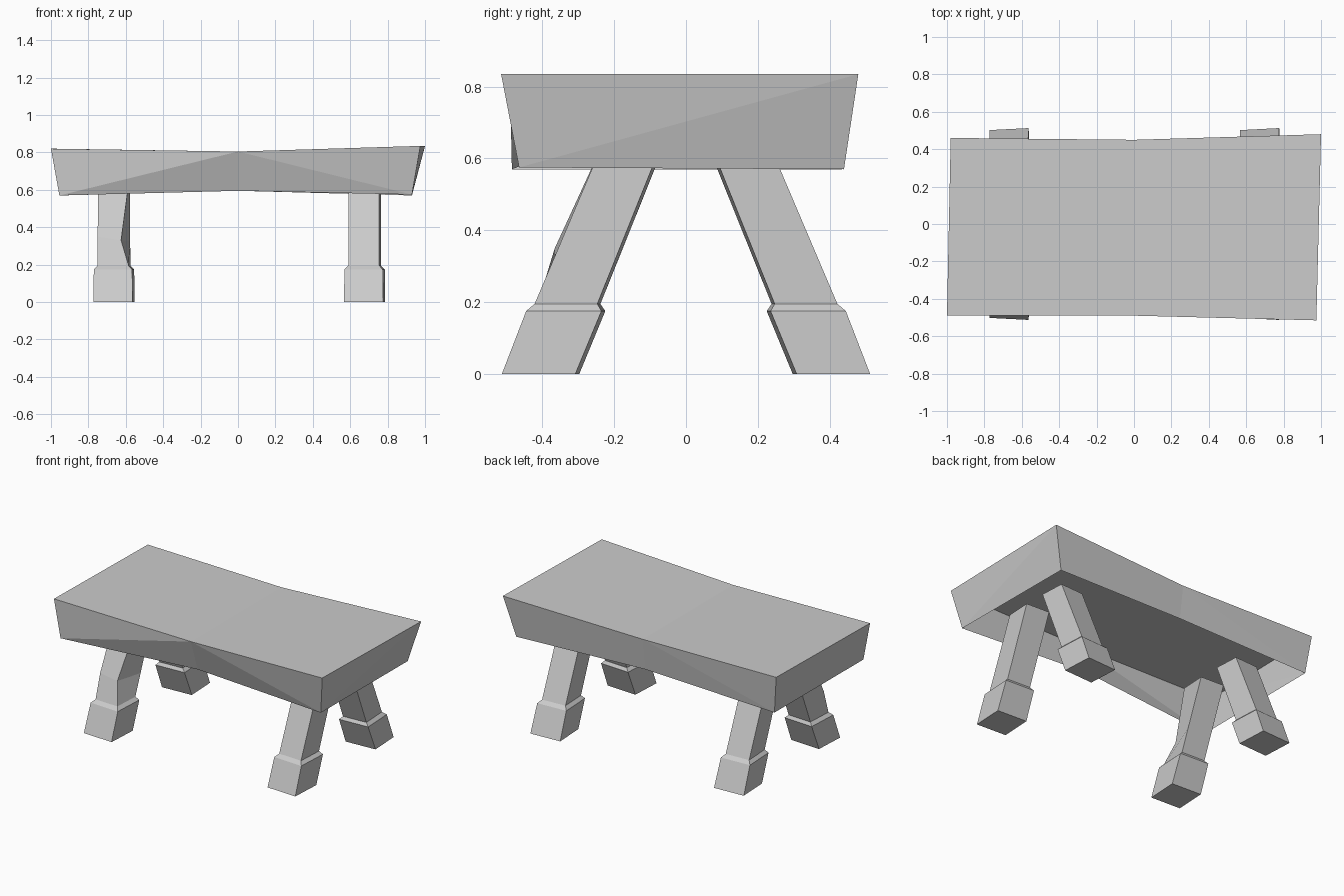
import bpy, bmesh, math
from mathutils import Vector, Matrix

cube = bpy.data.objects.get("Cube")
if cube:
    bpy.data.objects.remove(cube)

# One plain stone grey
grey = bpy.data.materials.new("stone_grey")
grey.use_nodes = True
colour = (0.6, 0.6, 0.6, 1)
grey.diffuse_color = colour
grey.node_tree.nodes["Principled BSDF"].inputs["Base Color"].default_value = colour


def finish(name, bm):
    mesh = bpy.data.meshes.new(name)
    bm.to_mesh(mesh)
    bm.free()
    mesh.materials.append(grey)
    obj = bpy.data.objects.new(name, mesh)
    bpy.context.collection.objects.link(obj)
    return obj


# Seat: sagging slab, hollow underneath, rim points counter-clockwise
def build_seat():
    top = [(-1, -.49, .82), (0, -.49, .805), (.975, -.515, .835),
           (1, .48, .835), (0, .45, .805), (-.98, .46, .82)]
    rim = [(-.955, -.485, .57), (0, -.42, .595), (.93, -.465, .575),
           (.93, .44, .57), (0, .42, .595), (-.95, .435, .57)]
    bm = bmesh.new()
    t = [bm.verts.new(p) for p in top]
    b = [bm.verts.new(p) for p in rim]
    bm.faces.new((t[0], t[1], t[4], t[5]))
    bm.faces.new((t[1], t[2], t[3], t[4]))
    # Side facets fan out from the middle of each long edge
    for i in range(6):
        j = (i + 1) % 6
        if i in (1, 4):
            bm.faces.new((t[i], b[i], b[j]))
            bm.faces.new((t[i], b[j], t[j]))
        else:
            bm.faces.new((t[i], b[i], t[j]))
            bm.faces.new((b[i], b[j], t[j]))
    finish("seat", bm)


# Leg: leaning square post on a wider foot; side is +1 for back, -1 for front
def build_leg(name, x, side, chipped=False):
    # Each section: height, centre distance in y, width in x, depth in y
    sections = [(0, .405, .21, .205), (.175, .335, .205, .21),
                (.195, .33, .165, .175), (.63, .15, .165, .165)]
    if chipped:
        sections.insert(3, (.33, .274, .165, .172))
    bm = bmesh.new()
    turn = Matrix.Rotation(math.radians(3 * side), 3, "Z")
    rings = []
    for z, y, width, depth in sections:
        ring = []
        for sx, sy in ((-1, -1), (1, -1), (1, 1), (-1, 1)):
            corner = turn @ Vector((sx * width / 2, sy * depth / 2, 0))
            ring.append(bm.verts.new(corner + Vector((x, y * side, z))))
        rings.append(ring)
    bm.faces.new(rings[0][::-1])
    bm.faces.new(rings[-1])
    for low, high in zip(rings, rings[1:]):
        for i in range(4):
            j = (i + 1) % 4
            bm.faces.new((low[i], low[j], high[j], high[i]))
    # Worn notch on one outer corner
    if chipped:
        rings[3][1].co.x -= .04
        rings[3][0].co += Vector((0, -.01, .02))
    bmesh.ops.recalc_face_normals(bm, faces=bm.faces)
    finish(name, bm)


build_seat()
build_leg("front_right_leg", -.663, -1, chipped=True)
build_leg("front_left_leg", .677, -1)
build_leg("back_right_leg", -.663, 1)
build_leg("back_left_leg", .677, 1)
